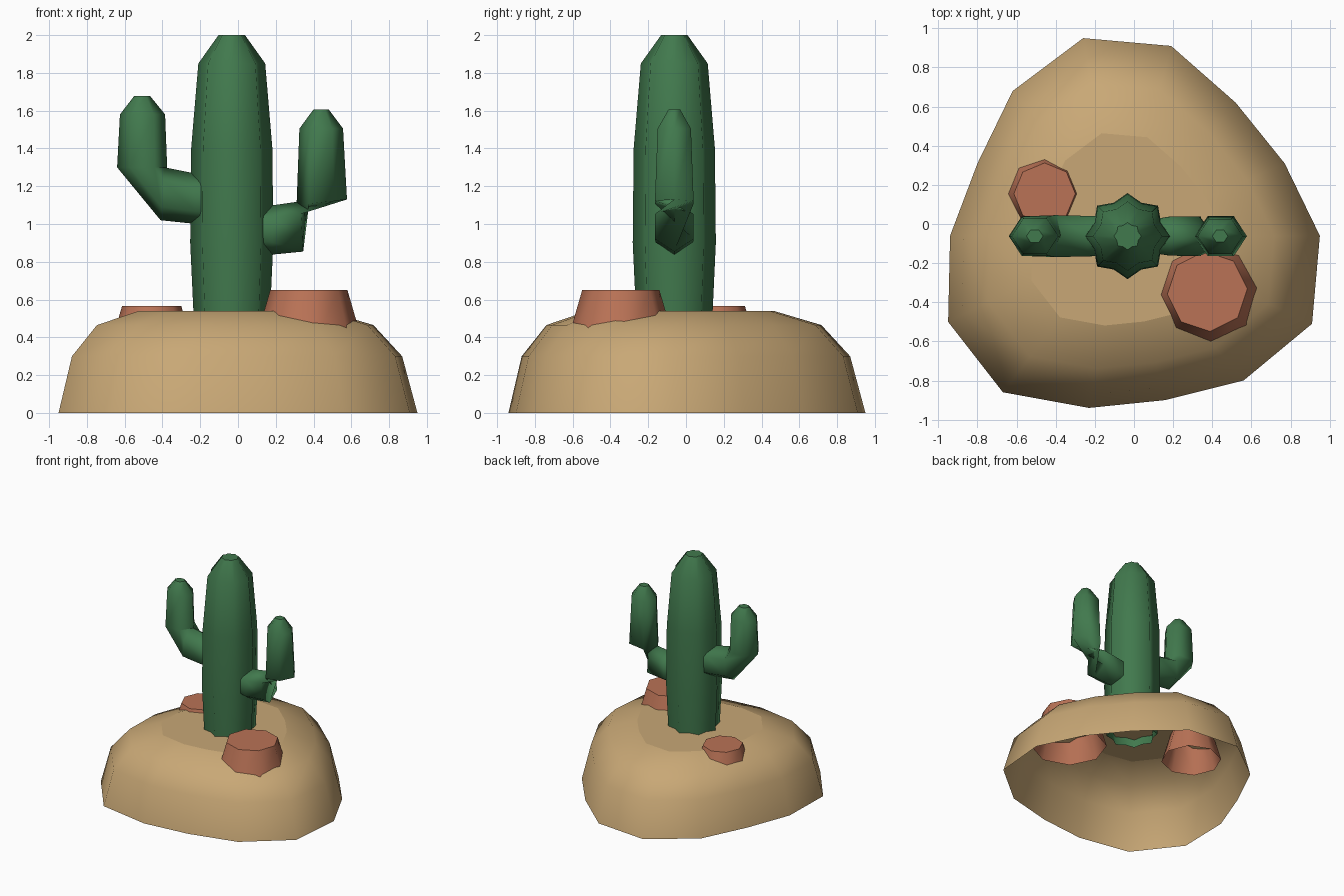
import bpy
from math import cos, sin, tau
from mathutils import Vector

old = bpy.data.objects.get("Cube")
if old:
    bpy.data.objects.remove(old, do_unlink=True)


def make_material(name, rgb):
    mat = bpy.data.materials.new(name)
    mat.use_nodes = True
    mat.diffuse_color = (*rgb, 1)
    mat.node_tree.nodes["Principled BSDF"].inputs["Base Color"].default_value = (*rgb, 1)
    return mat


green = make_material("cactus_green", (0.053, 0.192, 0.075))
sand = make_material("sand", (0.58, 0.39, 0.18))
clay = make_material("clay_red", (0.49, 0.17, 0.093))


def loft(name, rings, mat):
    """Skin rings of equal size, smooth sides, flat end cap, open start."""
    n = len(rings[0])
    verts = [p for ring in rings for p in ring]
    faces = []
    for r in range(len(rings) - 1):
        for i in range(n):
            j = (i + 1) % n
            faces.append((r * n + i, r * n + j, (r + 1) * n + j, (r + 1) * n + i))
    faces.append(tuple(range(len(verts) - n, len(verts))))
    mesh = bpy.data.meshes.new(name)
    mesh.from_pydata(verts, [], faces)
    mesh.materials.append(mat)
    for poly in mesh.polygons:
        poly.use_smooth = poly.index < len(faces) - 1
    obj = bpy.data.objects.new(name, mesh)
    bpy.context.collection.objects.link(obj)
    return obj


def round_ring(x, y, z, radius, sides, turn=0.0, inner=1.0):
    """Regular ring; inner below 1 pulls in every other point to make a star."""
    ring = []
    for i in range(sides):
        a = tau * i / sides + turn
        r = radius * (inner if i % 2 else 1)
        ring.append(Vector((x + r * cos(a), y + r * sin(a), z)))
    return ring


# Sand mound: hollow dome over an irregular outline
outline = [(0.95, -0.06), (0.77, 0.31), (0.52, 0.62), (0.19, 0.91), (-0.26, 0.95),
           (-0.62, 0.68), (-0.8, 0.31), (-0.94, -0.06), (-0.95, -0.5), (-0.67, -0.86),
           (-0.23, -0.94), (0.16, -0.9), (0.56, -0.8), (0.91, -0.51)]
levels = [(0, 1, 0), (0.3, 0.92, -0.005), (0.465, 0.77, -0.015), (0.54, 0.52, -0.03)]
loft("sand_mound", [[Vector((x * s + c, y * s + c, z)) for x, y in outline]
                    for z, s, c in levels], sand)

# Ribbed trunk
trunk = [(0.47, 0.2), (0.9, 0.22), (1.4, 0.215), (1.85, 0.177), (2, 0.07)]
loft("cactus_trunk", [round_ring(-0.033, -0.062, z, r, 16, inner=0.84) for z, r in trunk], green)


# Arms: six-sided tubes, each ring given by its inner and outer corner in x and z
def arm(name, corners, side, twisted_from=99):
    rings = []
    for k, (x1, z1, x2, z2) in enumerate(corners):
        a, b = Vector((x1, -0.062, z1)), Vector((x2, -0.062, z2))
        u = (b - a) / 2
        v = Vector((0, side * u.length * 0.88, 0))
        flip = -1 if k >= twisted_from else 1
        rings.append([(a + b) / 2 + flip * (u * cos(tau * i / 6) + v * sin(tau * i / 6))
                      for i in range(6)])
    loft(name, rings, green)


arm("right_arm", [(-0.1, 1.25, -0.1, 0.99), (-0.24, 1.27, -0.22, 1.0),
                  (-0.39, 1.3, -0.41, 1.02), (-0.375, 1.3, -0.64, 1.3),
                  (-0.386, 1.58, -0.625, 1.58), (-0.465, 1.677, -0.55, 1.677)], -1)
arm("left_arm", [(0.08, 1.08, 0.08, 0.86), (0.19, 1.1, 0.18, 0.838),
                 (0.33, 1.12, 0.345, 0.854), (0.31, 1.1, 0.577, 1.13),
                 (0.325, 1.505, 0.556, 1.505), (0.4, 1.607, 0.48, 1.607)], 1, twisted_from=3)

# Rocks: open-bottomed tapered stubs sunk in the sand
for name, x, y, z_low, r_low, z_top, r_top, turn in [
        ("large_rock", 0.375, -0.345, 0.34, 0.295, 0.65, 0.205, 0.07),
        ("small_rock", -0.457, 0.155, 0.3, 0.235, 0.565, 0.157, 0)]:
    loft(name, [round_ring(x, y, z_low, r_low, 8, turn),
                round_ring(x, y, z_top, r_top, 8, turn)], clay)
